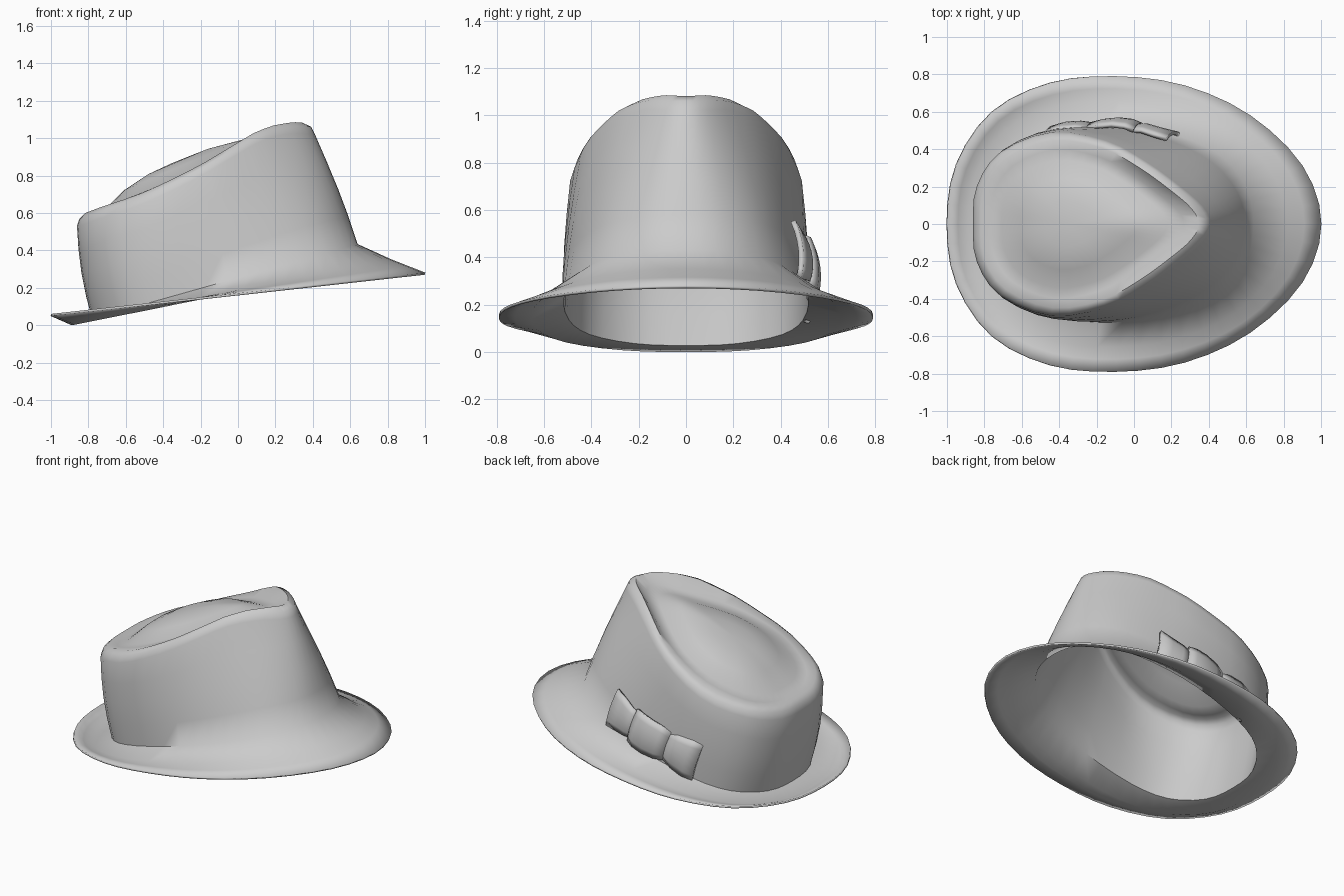
import bpy, math
from mathutils import Vector

if "Cube" in bpy.data.objects:
    bpy.data.objects.remove(bpy.data.objects["Cube"])

STEPS = 3  # segments between neighbouring outline points


def spline(pts):
    """Catmull-Rom through a half outline, mirrored to a closed ring."""
    full = pts + [(x, -y) for x, y in reversed(pts[1:-1])]
    n, ring = len(full), []
    for i in range(n):
        a, b, c, d = (Vector(full[(i + k) % n]) for k in (-1, 0, 1, 2))
        for s in range(STEPS):
            t = s / STEPS
            ring.append(b + 0.5 * t * (c - a + t * (2*a - 5*b + 4*c - d + t * (3*(b - c) + d - a))))
    return ring


def lookup(table, x):
    """Smooth enough piecewise-linear height lookup."""
    if x <= table[0][0]:
        return table[0][1]
    for (x0, z0), (x1, z1) in zip(table, table[1:]):
        if x <= x1:
            return z0 + (z1 - z0) * (x - x0) / (x1 - x0)
    return table[-1][1]


def make(name, verts, faces, thickness, angle):
    me = bpy.data.meshes.new(name)
    me.from_pydata(verts, [], faces)
    ob = bpy.data.objects.new(name, me)
    bpy.context.collection.objects.link(ob)
    bpy.ops.object.select_all(action='DESELECT')
    ob.select_set(True)
    bpy.context.view_layer.objects.active = ob
    bpy.ops.object.shade_smooth_by_angle(angle=math.radians(angle))
    mod = ob.modifiers.new("thickness", 'SOLIDIFY')
    mod.thickness = thickness
    mod.offset = 0
    return ob


# Outlines seen from the top, back to front
outer = spline([(-1, 0), (-.95, .32), (-.76, .6), (-.45, .755), (-.1, .79),
                (.27, .74), (.62, .58), (.9, .31), (1, 0)])
base = spline([(-.775, 0), (-.745, .22), (-.61, .41), (-.39, .5), (-.06, .52),
               (.24, .465), (.47, .355), (.6, .185), (.635, 0)])
rim = spline([(-.855, 0), (-.835, .2), (-.71, .38), (-.44, .485), (-.15, .44),
              (.06, .33), (.24, .2), (.365, .09), (.405, 0)])
rim_height = [(-.84, .585), (-.72, .63), (-.55, .685), (-.4, .75), (-.2, .85), (0, .97),
              (.1, 1.03), (.2, 1.065), (.3, 1.08), (.36, 1.075)]
centre = Vector((-.35, 0))


def lift(ring, fn):
    return [Vector((p.x, p.y, fn(p.x))) for p in ring]


def blend(a, b, t):
    return [p.lerp(q, t) for p, q in zip(a, b)]


def inset(f, fn):
    return lift([centre + (p - centre) * f for p in rim], fn)


def top_plane(x):
    return .94 + .425 * x


# Brim rings, crown walls, pinched rim, groove and central dome
brim_edge = lift(outer, lambda x: .165 + .11 * x)
brim_mid = lift(blend(outer, base, .5), lambda x: .183 + .2 * x)
crown_base = lift(base, lambda x: .25 + .283 * x)
shoulder = lift(rim, lambda x: lookup(rim_height, x) - .055)
walls = []
for t in (.25, .5, .75):
    bulge = 1 + .02 * math.sin(math.pi * t)
    walls.append([Vector((p.x * bulge, p.y * bulge, p.z)) for p in blend(crown_base, shoulder, t)])
rings = [brim_edge, blend(brim_edge, brim_mid, .5), brim_mid, crown_base, *walls, shoulder,
         inset(.975, lambda x: lookup(rim_height, x) - .018),
         inset(.92, lambda x: lookup(rim_height, x)),
         inset(.82, lambda x: top_plane(x) - .02),
         inset(.7, lambda x: top_plane(x) - .02),
         inset(.5, lambda x: top_plane(x) + .035),
         inset(.25, lambda x: top_plane(x) + .065)]
n = len(outer)
verts = [v for r in rings for v in r]
faces = []
for r in range(len(rings) - 1):
    for i in range(n):
        j = (i + 1) % n
        faces.append((r*n + j, r*n + i, (r+1)*n + i, (r+1)*n + j))
verts.append(Vector((centre.x, 0, top_plane(centre.x) + .07)))
last = (len(rings) - 1) * n
faces += [(last + (i + 1) % n, last + i, len(verts) - 1) for i in range(n)]
make("hat_body", verts, faces, .012, 60)


# Side bow: ribbon pieces lying along the tilted crown base
def ribbon(name, stations):
    """Each station is (along, outward, half height)."""
    across = 7
    verts, faces = [], []
    for s, y, h in stations:
        for k in range(across):
            v = 2 * k / (across - 1) - 1
            verts.append((s, y - .02 * v * v - .1 * v * h, h * v))
    for a in range(len(stations) - 1):
        for k in range(across - 1):
            i = a * across + k
            faces.append((i, i + across, i + across + 1, i + 1))
    ob = make(name, verts, faces, .022, 50)
    ob.location = (-.11, 0, .345)
    ob.rotation_euler.y = -math.atan(.28)


ribbon("bow_front_tail", [(.12, .525, .085), (.18, .525, .095), (.25, .505, .11), (.33, .485, .125)])
ribbon("bow_middle_loop", [(-.12, .535, .095), (-.06, .55, .11), (.02, .558, .115), (.09, .55, .115), (.14, .53, .11)])
ribbon("bow_back_tail", [(-.34, .515, .135), (-.27, .535, .125), (-.19, .54, .11), (-.11, .53, .09)])
